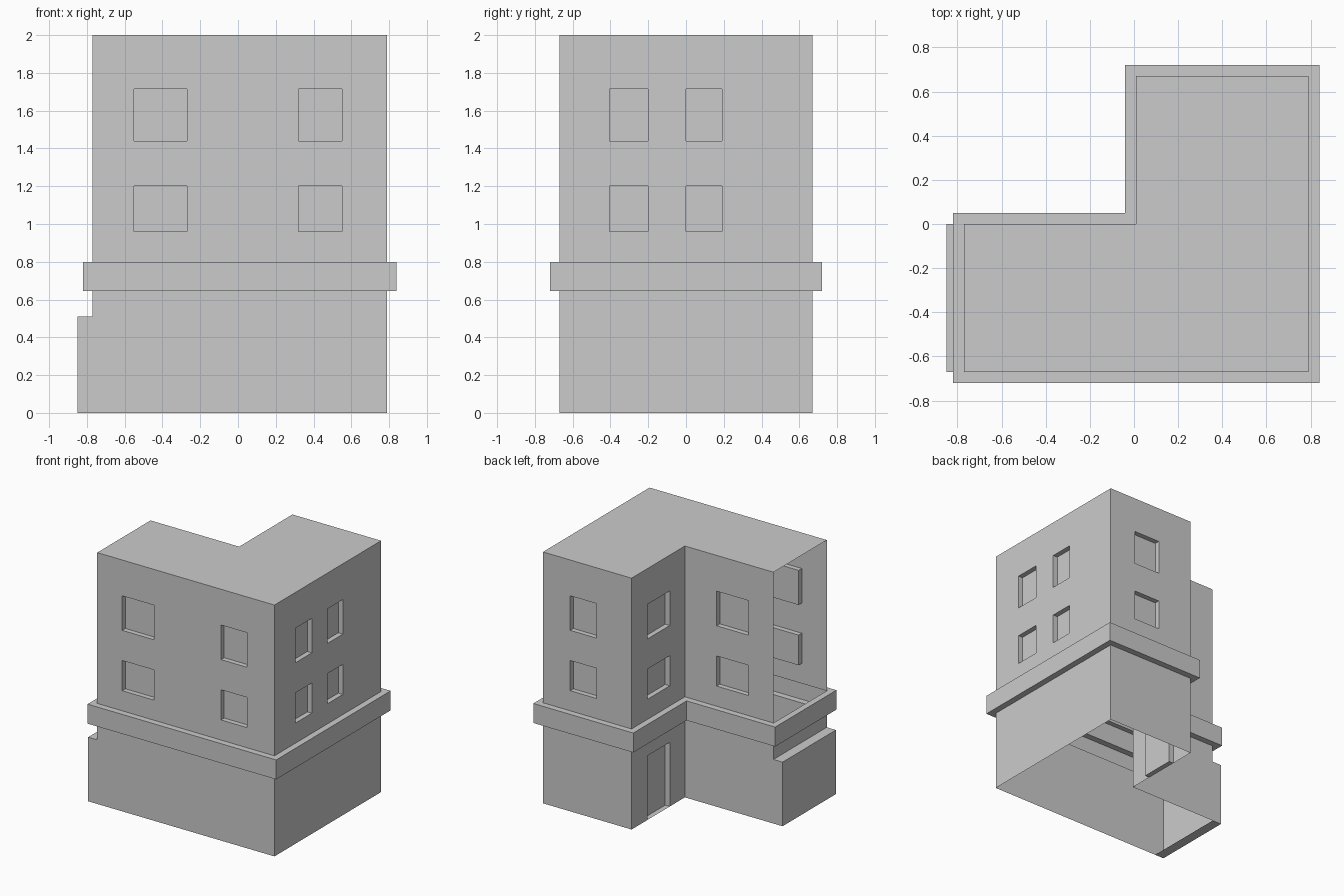
import bpy, bmesh
from mathutils import Vector

if "Cube" in bpy.data.objects:
    bpy.data.objects.remove(bpy.data.objects["Cube"])

L, R, F, B, NX, NY = -0.77, 0.79, -0.67, 0.67, 0.01, 0.0   # L-shaped plan
G = 0.05                                                   # band overhang
Z_DOOR, Z_BAND, Z_UP, Z_TOP = 0.51, 0.645, 0.80, 2.0
DEPTH = 0.04

# counter-clockwise plan: front, right, back, notch side, notch back, left
plan = [(L, F), (R, F), (R, B), (NX, B), (NX, NY), (L, NY)]
wide = [(L - G, F - G), (R + G, F - G), (R + G, B + G),
        (NX - G, B + G), (NX - G, NY + G), (L - G, NY + G)]


def pairs(pts):
    return list(zip(pts, pts[1:] + pts[:1]))


def quad(bm, *pts):
    bm.faces.new([bm.verts.new(p) for p in pts])


def finish(bm, name):
    bmesh.ops.remove_doubles(bm, verts=bm.verts, dist=0.0005)
    mesh = bpy.data.meshes.new(name)
    bm.to_mesh(mesh)
    bm.free()
    bpy.context.collection.objects.link(bpy.data.objects.new(name, mesh))


def wall(bm, p, q, z0, z1, spans=(), rows=()):
    """Wall sheet from p to q; every span x row becomes a recessed panel."""
    p, q = Vector((*p, 0)), Vector((*q, 0))
    d = (q - p).normalized()
    inward = Vector((-d.y, d.x, 0)) * DEPTH
    us = sorted({0, (q - p).length, *[u for s in spans for u in s]})
    zs = sorted({z0, z1, *[z for r in rows for z in r]})
    for a, b in zip(us, us[1:]):
        for c, e in zip(zs, zs[1:]):
            ring = [p + d * u + Vector((0, 0, z))
                    for u, z in ((a, c), (b, c), (b, e), (a, e))]
            if (a, b) in spans and (c, e) in rows:
                back = [v + inward for v in ring]
                for i in range(4):
                    j = (i + 1) % 4
                    quad(bm, ring[i], ring[j], back[j], back[i])
                ring = back
            quad(bm, *ring)


# upper storeys with recessed windows, open at the left end
windows = [[(0.22, 0.50), (1.09, 1.32)], [(0.265, 0.47), (0.67, 0.86)],
           [(0.24, 0.47)], [(0.20, 0.48)], [(0.28, 0.56)]]
bm = bmesh.new()
for (p, q), spans in zip(pairs(plan), windows):
    wall(bm, p, q, Z_UP, Z_TOP, spans, [(0.96, 1.20), (1.44, 1.715)])
finish(bm, "upper_walls")

# flat roof
bm = bmesh.new()
quad(bm, *[(x, y, Z_TOP) for x, y in plan])
finish(bm, "roof")

# projecting band with ledges above and below
bm = bmesh.new()
for (a, b), (c, d) in zip(pairs(plan), pairs(wide)):
    wall(bm, c, d, Z_BAND, Z_UP)
    quad(bm, (*c, Z_UP), (*d, Z_UP), (*b, Z_UP), (*a, Z_UP))
    quad(bm, (*a, Z_BAND), (*b, Z_BAND), (*d, Z_BAND), (*c, Z_BAND))
finish(bm, "floor_band")

# ground floor with the recessed door in the notch
bm = bmesh.new()
for i, (p, q) in enumerate(pairs(plan)):
    if i == 3:
        wall(bm, p, q, 0, Z_BAND, [(0.20, 0.48)], [(0, Z_DOOR)])
    else:
        wall(bm, p, q, Z_DOOR if i == 5 else 0, Z_BAND)
finish(bm, "ground_floor_walls")

# shallow bay on the left, open towards the inside
X = -0.85
bm = bmesh.new()
wall(bm, (L, NY), (X, NY), 0, Z_DOOR)
wall(bm, (X, NY), (X, F), 0, Z_DOOR)
wall(bm, (X, F), (L, F), 0, Z_DOOR)
quad(bm, (X, F, Z_DOOR), (L, F, Z_DOOR), (L, NY, Z_DOOR), (X, NY, Z_DOOR))
quad(bm, (X, NY, 0), (L, NY, 0), (L, F, 0), (X, F, 0))
finish(bm, "left_bay")
